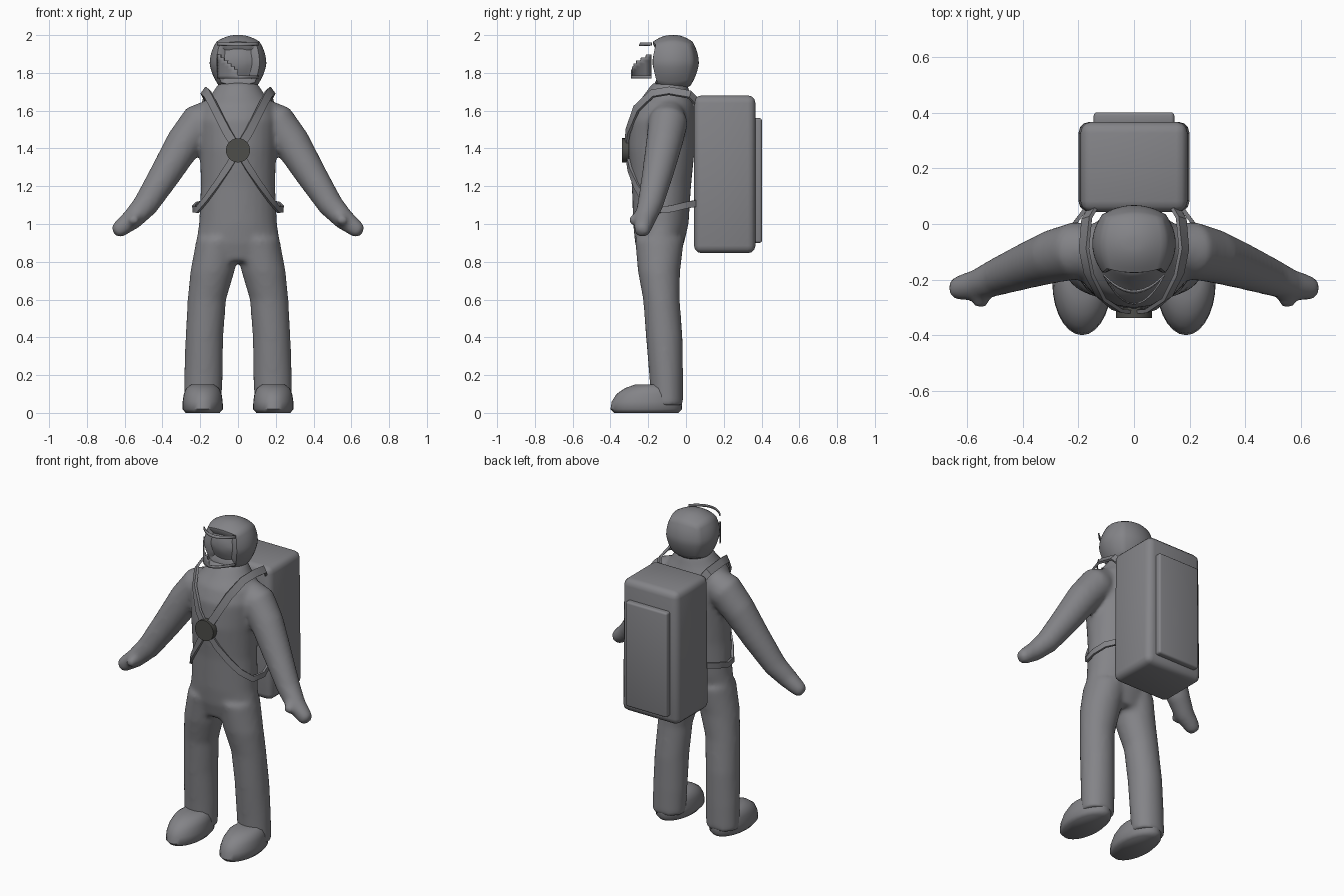
import bpy, bmesh, math
from mathutils import Vector, Matrix

cube = bpy.data.objects.get("Cube")
if cube:
    bpy.data.objects.remove(cube)


def material(name, rgb):
    m = bpy.data.materials.new(name)
    m.use_nodes = True
    m.diffuse_color = (*rgb, 1)
    m.node_tree.nodes["Principled BSDF"].inputs["Base Color"].default_value = (*rgb, 1)
    return m


GREY = material("suit_grey", (0.23, 0.23, 0.245))
DARK = material("buckle_dark", (0.075, 0.075, 0.068))


def finish(bm, name, mat=GREY, angle=40):
    bmesh.ops.recalc_face_normals(bm, faces=bm.faces)
    me = bpy.data.meshes.new(name)
    bm.to_mesh(me)
    bm.free()
    me.materials.append(mat)
    ob = bpy.data.objects.new(name, me)
    bpy.context.collection.objects.link(ob)
    bpy.ops.object.select_all(action="DESELECT")
    ob.select_set(True)
    bpy.context.view_layer.objects.active = ob
    bpy.ops.object.shade_smooth_by_angle(angle=math.radians(angle))
    return ob


def bridge(bm, rings):
    n = len(rings[0])
    for a, b in zip(rings, rings[1:]):
        for i in range(n):
            j = (i + 1) % n
            bm.faces.new((a[i], a[j], b[j], b[i]))
    bm.faces.new(rings[0][::-1])
    bm.faces.new(rings[-1])


def column(bm, sections, n=28):
    """Loft of horizontal ellipses: x, y, z, rx, ry."""
    rings = []
    for x, y, z, rx, ry in sections:
        angles = [math.tau * i / n for i in range(n)]
        rings.append([bm.verts.new((x + rx * math.cos(a), y + ry * math.sin(a), z))
                      for a in angles])
    bridge(bm, rings)


def tube(bm, path, n=20):
    """Round tube along a path: x, y, z, radius, with rounded tip."""
    pts = [Vector(p[:3]) for p in path]
    radii = [p[3] for p in path]
    end = (pts[-1] - pts[-2]).normalized()
    tip, r = pts[-1].copy(), radii[-1]
    for k in (0.5, 0.85):
        pts.append(tip + end * r * k)
        radii.append(r * math.sqrt(1 - k * k))
    rings = []
    for i, p in enumerate(pts):
        t = (pts[min(i + 1, len(pts) - 1)] - pts[max(i - 1, 0)]).normalized()
        u = t.cross(Vector((0, 1, 0))).normalized()
        v = t.cross(u)
        angles = [math.tau * k / n for k in range(n)]
        rings.append([bm.verts.new(p + (u * math.cos(a) + v * math.sin(a)) * radii[i])
                      for a in angles])
    bridge(bm, rings)


def box(name, size, centre, bevel, taper=1.0):
    bm = bmesh.new()
    bmesh.ops.create_cube(bm, size=1)
    for v in bm.verts:
        k = taper if v.co.z > 0 else 1
        v.co = Vector((v.co.x * size[0] * k, v.co.y * size[1], v.co.z * size[2])) + Vector(centre)
    bmesh.ops.bevel(bm, geom=bm.edges[:], offset=bevel, segments=3, profile=0.5, affect="EDGES")
    return finish(bm, name)


# Suit body: torso, legs, arms and thumbs fused into one smooth skin
bm = bmesh.new()
column(bm, [(0, -.145, .80, .20, .10), (0, -.14, .90, .222, .13), (0, -.133, 1.0, .207, .147),
            (0, -.13, 1.2, .197, .157), (0, -.13, 1.4, .202, .177), (0, -.125, 1.55, .21, .175),
            (0, -.112, 1.63, .19, .155), (0, -.1, 1.68, .145, .125), (0, -.085, 1.75, .1, .09)])
for s in (1, -1):
    column(bm, [(s * .187, -.1, .04, .1, .085), (s * .183, -.105, .2, .102, .09),
                (s * .178, -.115, .4, .1, .097), (s * .165, -.13, .6, .102, .097),
                (s * .135, -.143, .75, .117, .112), (s * .1, -.14, .92, .12, .13)])
    tube(bm, [(s * .12, -.09, 1.59, .08), (s * .2, -.095, 1.54, .105), (s * .285, -.115, 1.43, .097),
              (s * .385, -.15, 1.265, .083), (s * .49, -.19, 1.10, .068),
              (s * .56, -.218, 1.025, .057), (s * .625, -.23, .975, .046)])
    tube(bm, [(s * .53, -.22, 1.06, .032), (s * .545, -.26, 1.03, .031), (s * .552, -.278, 1.02, .029)])
body = finish(bm, "suit_body", angle=180)
remesh = body.modifiers.new("fuse", "REMESH")
remesh.mode = "VOXEL"
remesh.voxel_size = 0.014
remesh.use_smooth_shade = True
smooth = body.modifiers.new("soften", "SMOOTH")
smooth.factor = 0.5
smooth.iterations = 8

# Boots with flat soles
for s, side in ((1, "left"), (-1, "right")):
    bm = bmesh.new()
    column(bm, [(s * .187, -.21, 0, .09, .17), (s * .187, -.21, .02, .107, .19),
                (s * .187, -.207, .06, .106, .186), (s * .187, -.198, .10, .1, .17),
                (s * .187, -.185, .13, .088, .14), (s * .187, -.17, .15, .06, .10)])
    finish(bm, side + "_boot", angle=50)

# Helmet: rounded cube whose front face becomes the recessed opening
CENTRE = Vector((0, -.07, 1.85))
bm = bmesh.new()
bmesh.ops.create_cube(bm, size=2)
bmesh.ops.subdivide_edges(bm, edges=bm.edges[:], cuts=11, use_grid_fill=True)
front = [f for f in bm.faces if f.calc_center_median().y < -.999]
for v in bm.verts:
    c = Vector([math.tan(q * math.pi / 4) for q in v.co])
    p = c.normalized() * .82 + c * .18
    pinch = 1 - .12 * max(0, -p.z)
    v.co = CENTRE + Vector((p.x * .15 * pinch, p.y * .138 * pinch, p.z * .152))
bmesh.ops.inset_region(bm, faces=front, thickness=.012, depth=0)
bmesh.ops.inset_region(bm, faces=front, thickness=.004, depth=-.03)
for v in {v for f in front for v in f.verts}:
    v.co.y = max(v.co.y, -.165 - .1 * (.12 - abs(v.co.x)))
for v in bm.verts:
    v.co.z = min(v.co.z, 2)
finish(bm, "helmet", angle=45)

# Broken visor: bulged shell, only the lower corner and the brow remain
bm = bmesh.new()
COLS, ROWS = 12, 12


def visor_point(i, j):
    u, w = 2 * i / COLS - 1, 2 * j / ROWS - 1
    return (u * .112, -.185 - .105 * (1 - u * u) * (1 - .45 * max(0, w)), 1.865 + w * .095)


grid = [[bm.verts.new(visor_point(i, j)) for j in range(ROWS + 1)] for i in range(COLS + 1)]
for i in range(COLS):
    for j in range(ROWS):
        low = 8 - i if i < 6 else 1
        if j < low or j > 10:
            bm.faces.new((grid[i][j], grid[i + 1][j], grid[i + 1][j + 1], grid[i][j + 1]))
bmesh.ops.delete(bm, geom=[v for v in bm.verts if not v.link_faces], context="VERTS")
visor = finish(bm, "broken_visor")
shell = visor.modifiers.new("thickness", "SOLIDIFY")
shell.thickness = 0.006

# Backpack and its rear panel
box("backpack", (.4, .325, .835), (0, .205, 1.263), .04, .96)
box("backpack_panel", (.29, .05, .66), (0, .377, 1.23), .012)


# Harness: flat ribbons lying on the body
def ribbon(name, path, width=.045, thick=.014):
    pts = [Vector(p) for p in path]
    bm = bmesh.new()
    rings = []
    for i, p in enumerate(pts):
        t = (pts[min(i + 1, len(pts) - 1)] - pts[max(i - 1, 0)]).normalized()
        out = p - Vector((0, -.12, min(p.z, 1.58)))
        out = (out - t * out.dot(t)).normalized()
        side = t.cross(out) * width / 2
        h = out * thick / 2
        rings.append([bm.verts.new(p + q) for q in (side + h, h - side, -side - h, side - h)])
    bridge(bm, rings)
    finish(bm, name, angle=35)


for s, side in ((1, "left"), (-1, "right")):
    ribbon(side + "_shoulder_strap",
           [(s * .14, .07, 1.63), (s * .17, .02, 1.685), (s * .18, -.09, 1.705),
            (s * .162, -.18, 1.69), (s * .12, -.263, 1.61), (s * .06, -.308, 1.49),
            (0, -.318, 1.39)])
    ribbon(side + "_waist_strap",
           [(0, -.318, 1.39), (s * .06, -.298, 1.29), (s * .12, -.262, 1.2),
            (s * .17, -.222, 1.13), (s * .215, -.16, 1.075), (s * .235, -.08, 1.08),
            (s * .215, 0, 1.1), (s * .17, .06, 1.11)], .035)

# Chest buckle
bm = bmesh.new()
bmesh.ops.create_cone(bm, cap_ends=True, segments=24, radius1=.064, radius2=.064, depth=.035,
                      matrix=Matrix.Translation((0, -.32, 1.39)) @ Matrix.Rotation(math.pi / 2, 4, "X"))
finish(bm, "chest_buckle", DARK)
